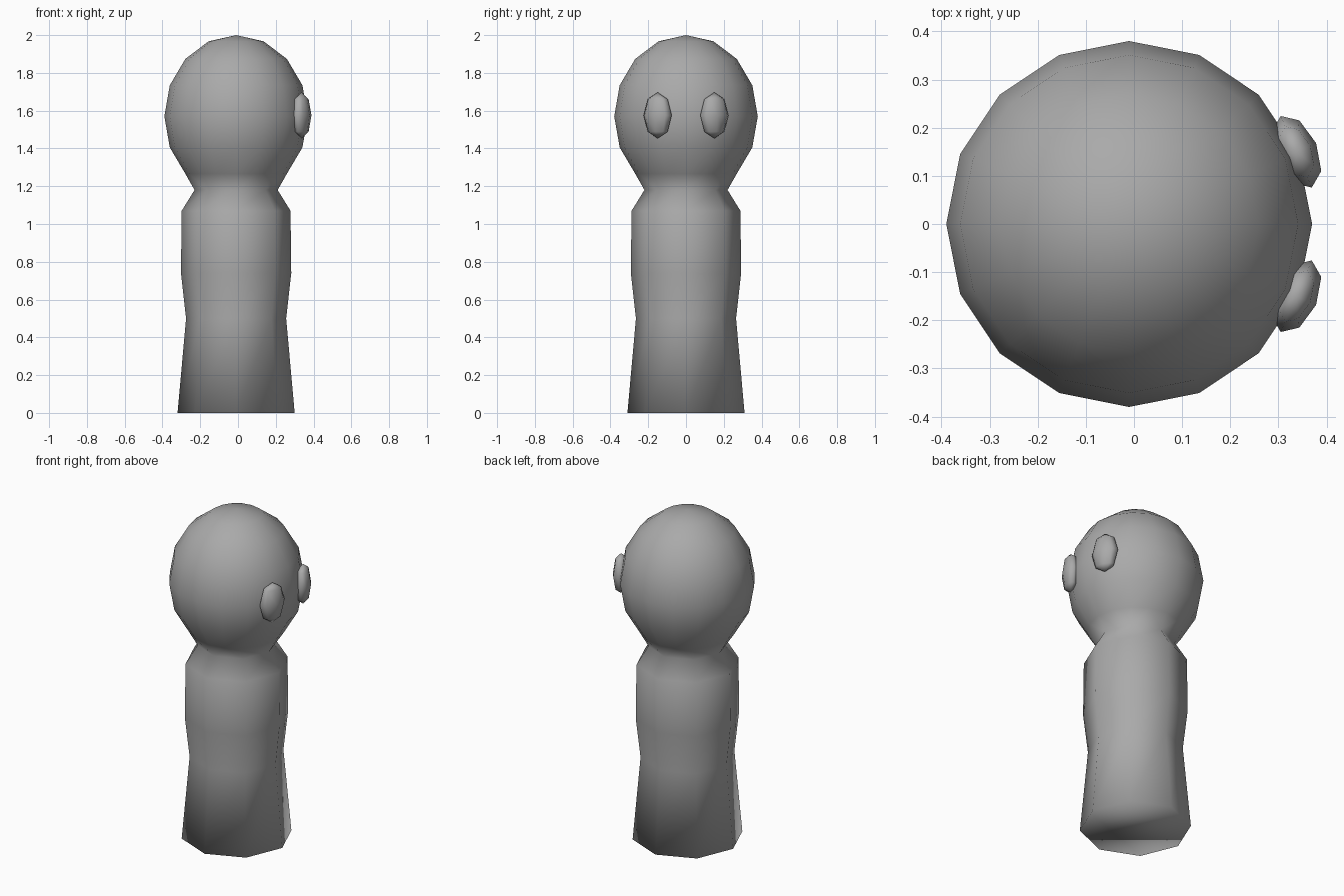
import bpy, bmesh
from math import sin, cos, pi, atan2
from mathutils import Matrix

cube = bpy.data.objects.get("Cube")
if cube:
    bpy.data.objects.remove(cube, do_unlink=True)

grey = bpy.data.materials.new("plain_grey")
grey.use_nodes = True
colour = (0.4, 0.4, 0.4, 1)
grey.diffuse_color = colour
grey.node_tree.nodes["Principled BSDF"].inputs["Base Color"].default_value = colour

CX = -0.01                      # body axis
HEAD_Z, HEAD_R, HEAD_H = 1.57, 0.38, 0.43


def finish(name, bm):
    bmesh.ops.recalc_face_normals(bm, faces=bm.faces)
    mesh = bpy.data.meshes.new(name)
    bm.to_mesh(mesh)
    bm.free()
    mesh.materials.append(grey)
    mesh.shade_smooth()
    obj = bpy.data.objects.new(name, mesh)
    bpy.context.collection.objects.link(obj)
    return obj


def ring(bm, r, z, sides):
    return [bm.verts.new((CX + r * cos(2 * pi * i / sides), r * sin(2 * pi * i / sides), z))
            for i in range(sides)]


def skin(bm, low, high):
    n = len(low)
    for i in range(n):
        j = (i + 1) % n
        bm.faces.new((low[i], low[j], high[j], high[i]))


# Eight-sided body and sixteen-sided head in one continuous skin
bm = bmesh.new()
profile = [(0.31, 0), (0.265, 0.5), (0.292, 0.74), (0.288, 1.07), (0.22, 1.18)]
body = [ring(bm, r, z, 8) for r, z in profile]
bm.faces.new(body[0])
for low, high in zip(body, body[1:]):
    skin(bm, low, high)

angles = [k * pi / 8 for k in range(-2, 4)]
head = [ring(bm, HEAD_R * cos(a), HEAD_Z + HEAD_H * sin(a), 16) for a in angles]
for low, high in zip(head, head[1:]):
    skin(bm, low, high)

# Neck joins the two side counts
neck, jaw = body[-1], head[0]
for k in range(8):
    a, b = neck[k], neck[(k + 1) % 8]
    p, q, r = jaw[2 * k], jaw[2 * k + 1], jaw[(2 * k + 2) % 16]
    bm.faces.new((a, q, p))
    bm.faces.new((a, b, q))
    bm.faces.new((b, r, q))

# Crown
crown = bm.verts.new((CX, 0, HEAD_Z + HEAD_H))
for i in range(16):
    bm.faces.new((head[-1][i], head[-1][(i + 1) % 16], crown))
finish("body_and_head", bm)

# Flattened oval eyes, turned to follow the head
for name, side in (("left_eye", 1), ("right_eye", -1)):
    bm = bmesh.new()
    bmesh.ops.create_uvsphere(bm, u_segments=8, v_segments=4, radius=1)
    bmesh.ops.scale(bm, vec=(0.045, 0.081, 0.122), verts=bm.verts)
    eye = finish(name, bm)
    eye.matrix_world = (Matrix.Translation((0.337, side * 0.15, 1.575))
                        @ Matrix.Rotation(atan2(side * 0.15, 0.345), 4, 'Z'))
